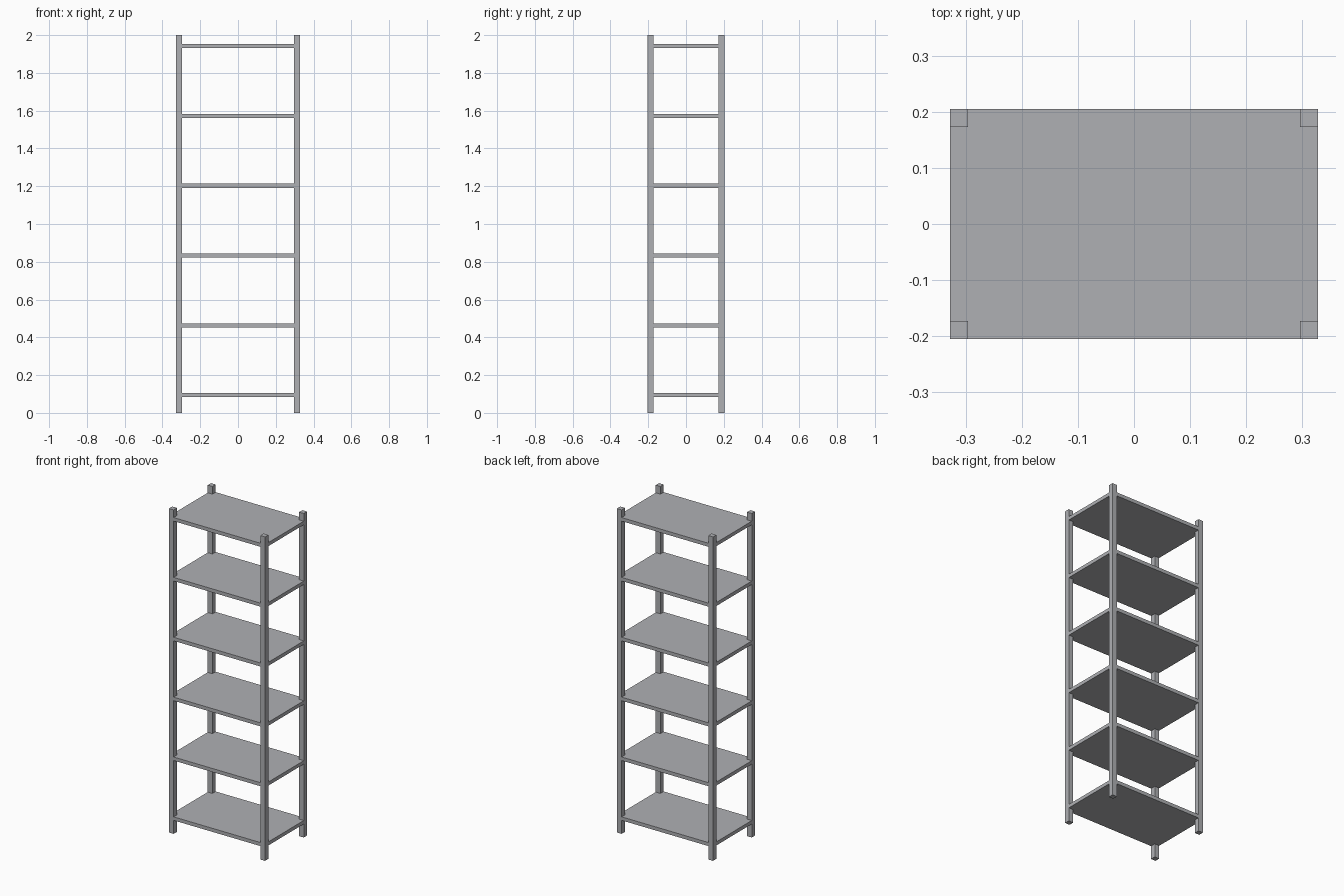
import bpy, bmesh

if "Cube" in bpy.data.objects:
    bpy.data.objects.remove(bpy.data.objects["Cube"])

HX, HY, H = 0.328, 0.205, 2.0   # half width, half depth, height
P = 0.032                       # post thickness
T = 0.022                       # shelf thickness

metal = bpy.data.materials.new("grey metal")
metal.diffuse_color = (0.43, 0.435, 0.455, 1)
metal.use_nodes = True
metal.node_tree.nodes["Principled BSDF"].inputs["Base Color"].default_value = metal.diffuse_color


def prism(name, outline, z0, z1):
    """Extrude a flat outline from z0 up to z1."""
    bm = bmesh.new()
    face = bm.faces.new([bm.verts.new((x, y, z0)) for x, y in outline])
    ext = bmesh.ops.extrude_face_region(bm, geom=[face], use_keep_orig=True)
    top = [v for v in ext["geom"] if isinstance(v, bmesh.types.BMVert)]
    bmesh.ops.translate(bm, verts=top, vec=(0, 0, z1 - z0))
    bmesh.ops.recalc_face_normals(bm, faces=bm.faces)
    mesh = bpy.data.meshes.new(name)
    bm.to_mesh(mesh)
    bm.free()
    mesh.materials.append(metal)
    obj = bpy.data.objects.new(name, mesh)
    bpy.context.collection.objects.link(obj)
    return obj


# Four corner posts
for sx, side in ((-1, "left"), (1, "right")):
    for sy, end in ((-1, "front"), (1, "back")):
        x0, x1 = sx * HX, sx * (HX - P)
        y0, y1 = sy * HY, sy * (HY - P)
        prism(f"{end}_{side}_post", [(x0, y0), (x1, y0), (x1, y1), (x0, y1)], 0, H)

# Six shelves, notched around the posts
ix, iy = HX - P, HY - P
notched = []
for sx, sy in ((1, 1), (-1, 1), (-1, -1), (1, -1)):
    corner = [(sx * HX, sy * iy), (sx * ix, sy * iy), (sx * ix, sy * HY)]
    notched += corner if sx * sy > 0 else corner[::-1]
for i in range(6):
    z = 0.083 + i * 0.3695
    prism(f"shelf_{i + 1}", notched, z, z + T)
